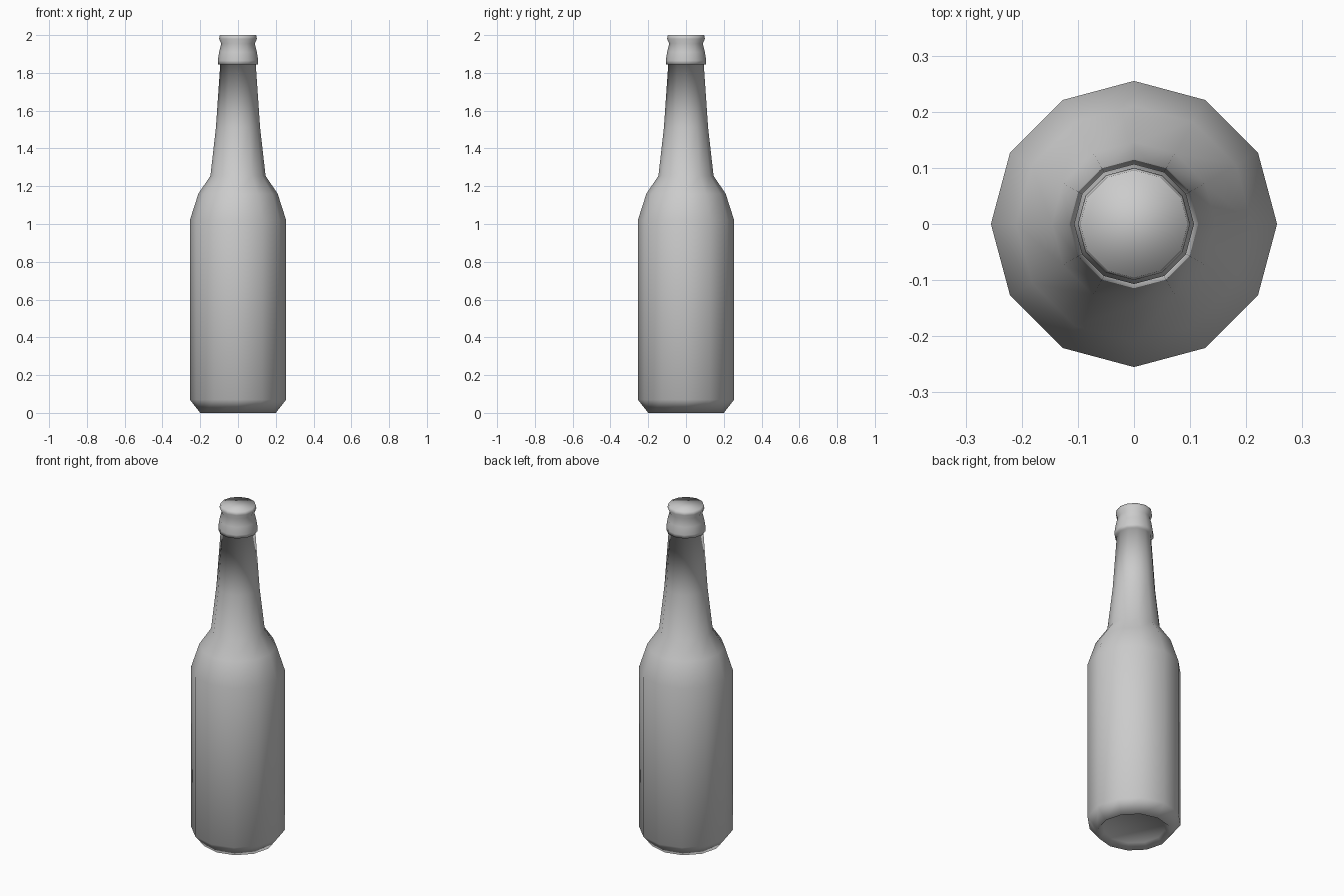
import bpy
import bmesh
from math import cos, sin, pi

cube = bpy.data.objects.get("Cube")
if cube:
    bpy.data.objects.remove(cube, do_unlink=True)

SIDES = 12

# Bottle outline as (radius, height), from the recessed base up to the mouth
PROFILE = [
    (0.17, 0.03), (0.20, 0.0), (0.255, 0.07),       # base
    (0.255, 1.02), (0.21, 1.16), (0.146, 1.255),    # body and shoulder
    (0.117, 1.51), (0.094, 1.845),                  # neck
    (0.106, 1.845), (0.107, 1.865), (0.10, 1.91),   # collar
    (0.089, 1.955), (0.10, 1.98), (0.096, 2.0),     # lip
]


def make_material(name, color):
    mat = bpy.data.materials.new(name)
    mat.use_nodes = True
    mat.diffuse_color = color
    mat.node_tree.nodes["Principled BSDF"].inputs["Base Color"].default_value = color
    return mat


def lathe(name, profile, mat):
    """Revolve a profile around z and close both ends."""
    bm = bmesh.new()
    angles = [2 * pi * i / SIDES for i in range(SIDES)]
    rings = [[bm.verts.new((r * cos(a), r * sin(a), z)) for a in angles]
             for r, z in profile]
    for low, high in zip(rings, rings[1:]):
        for i in range(SIDES):
            j = (i + 1) % SIDES
            bm.faces.new((low[i], low[j], high[j], high[i]))
    bm.faces.new(rings[0][::-1])
    bm.faces.new(rings[-1])
    for face in bm.faces:
        face.smooth = True
    mesh = bpy.data.meshes.new(name)
    bm.to_mesh(mesh)
    bm.free()
    mesh.materials.append(mat)
    obj = bpy.data.objects.new(name, mesh)
    bpy.context.collection.objects.link(obj)
    return obj


# Single grey bottle with closed mouth
grey = make_material("plain grey", (0.6, 0.6, 0.6, 1.0))
lathe("bottle", PROFILE, grey)
